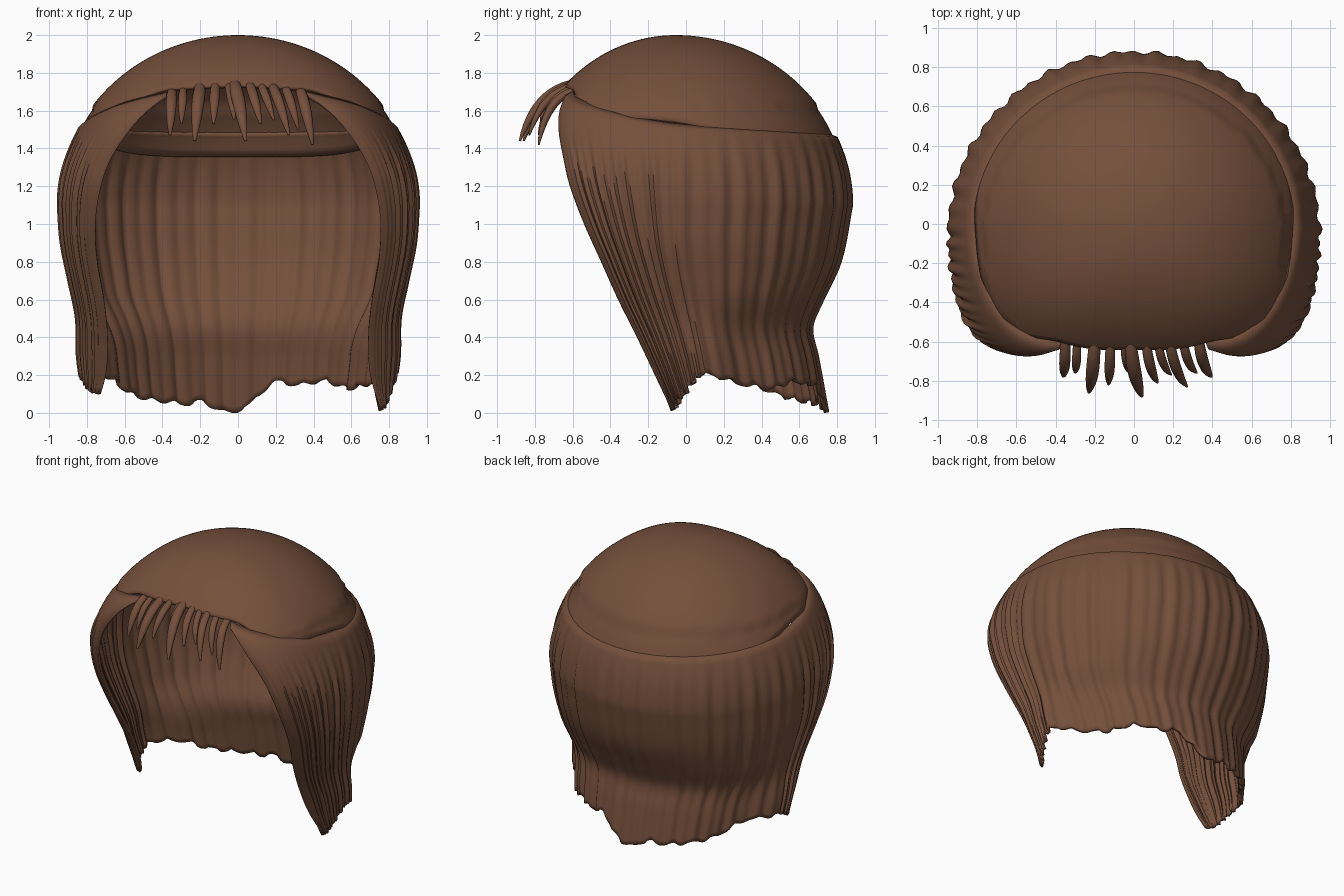
import bpy, bmesh, math
from mathutils import Vector

if "Cube" in bpy.data.objects:
    bpy.data.objects.remove(bpy.data.objects["Cube"])

hair = bpy.data.materials.new("brown_hair")
hair.diffuse_color = (0.175, 0.078, 0.044, 1)
hair.use_nodes = True
hair.node_tree.nodes["Principled BSDF"].inputs["Base Color"].default_value = hair.diffuse_color


def curve(table):
    """Smooth (Hermite) interpolation through (position, value) points."""
    def slope(i):
        a, b = table[max(i - 1, 0)], table[min(i + 1, len(table) - 1)]
        return (b[1] - a[1]) / (b[0] - a[0])

    def f(x):
        x = min(max(x, table[0][0]), table[-1][0])
        i = 0
        while i < len(table) - 2 and x > table[i + 1][0]:
            i += 1
        (x0, y0), (x1, y1) = table[i], table[i + 1]
        h = x1 - x0
        t = (x - x0) / h
        return (y0 * (2*t**3 - 3*t*t + 1) + y1 * (3*t*t - 2*t**3)
                + h * slope(i) * (t**3 - 2*t*t + t) + h * slope(i + 1) * (t**3 - t*t))
    return f


def smooth(a, b, x):
    t = min(max((x - a) / (b - a), 0), 1)
    return t * t * (3 - 2 * t)


def power(v, n):
    return math.copysign(abs(v) ** n, v)


def dome(z):
    return math.sqrt(max(0, 1 - ((z - 1.1) / 0.9) ** 2))


def make_object(name, rows, closed=False, thickness=0):
    """Skin a list of point rows into one smooth surface."""
    bm = bmesh.new()
    grid = [[bm.verts.new(p) for p in row] for row in rows]
    n = len(rows[0])
    for a, b in zip(grid, grid[1:]):
        for c in range(n if closed else n - 1):
            d = (c + 1) % n
            bm.faces.new((a[c], b[c], b[d], a[d]))
    if closed:
        bm.faces.new(grid[0])
    if closed and not thickness:
        bm.faces.new(grid[-1][::-1])
        bmesh.ops.recalc_face_normals(bm, faces=bm.faces[:])
    me = bpy.data.meshes.new(name)
    bm.to_mesh(me)
    bm.free()
    me.materials.append(hair)
    ob = bpy.data.objects.new(name, me)
    bpy.context.collection.objects.link(ob)
    if thickness:
        m = ob.modifiers.new("thickness", 'SOLIDIFY')
        m.thickness, m.offset = thickness, -1
    bpy.context.view_layer.objects.active = ob
    ob.select_set(True)
    bpy.ops.object.shade_smooth_by_angle(angle=math.radians(50))
    ob.select_set(False)
    return ob


# Silhouette of the long hair, by height
side_low = curve([(0, .80), (.1, .82), (.3, .85), (.5, .855), (.7, .895), (.9, .935), (1.1, .95)])
back_low = curve([(0, .755), (.3, .70), (.45, .67), (.58, .72), (.8, .82), (1.1, .88)])
edge_x = curve([(0, .76), (.2, .70), (.4, .69), (.6, .71), (.8, .745), (1, .755),
                (1.2, .725), (1.35, .67), (1.5, .57), (1.6, .48), (1.68, .38)])
edge_y = curve([(0, -.07), (.2, -.165), (.4, -.26), (.6, -.36), (.8, -.45), (1, -.54),
                (1.2, -.615), (1.35, -.65), (1.5, -.675), (1.6, -.67), (1.68, -.64)])
# Ragged hem and upper seam, by angle around the head (-90 right edge, 90 back, 270 left edge)
hem = curve([(-90, .01), (-60, .03), (-30, .1), (0, .2), (20, .15), (35, .13), (50, .17), (62, .15),
             (75, .16), (82, .08), (90, .01), (97, .01), (105, .06), (114, .05), (143, .1),
             (160, .19), (180, .2), (210, .15), (240, .11), (270, .1)])
seam = curve([(-90, 1.68), (-55, 1.62), (0, 1.51), (90, 1.46), (180, 1.51), (235, 1.62), (270, 1.68)])


def hair_point(deg, z):
    a = math.radians(deg)
    w = .95 * dome(z) if z > 1.1 else side_low(z)
    b = .93 * dome(z) - .05 if z > 1.1 else back_low(z)
    yc = -.05 + .15 * (1 - smooth(0, 1, z))
    if 0 <= deg <= 180:
        # back half, drawn in at the nape
        x, y = w * math.cos(a), yc + (b - yc) * math.sin(a)
        x *= 1 - .13 * smooth(.05, .45, math.sin(a)) * (1 - smooth(.3, .65, z))
    else:
        # side locks, turned toward the face opening
        s = 1 if deg < 0 else -1
        ex = edge_x(z)
        x = s * (ex + (w - ex) * abs(math.cos(a)))
        y = yc + (edge_y(z) - yc) * abs(math.sin(a))
    # lock ripples
    r = (.009 * math.sin(a * 53) + .006 * math.sin(a * 31 + 1)) * (1 - smooth(1.2, 1.55, z))
    r *= smooth(-90, -50, deg) * (1 - smooth(230, 270, deg))
    k = 1 + r
    return x * k, y * k, z


# Long hair around the sides and back
COLS, ROWS = 240, 44
angles = [-90 + 360 * c / COLS for c in range(COLS + 1)]
rows = [[(x * .95, y * .93, z + .025) for x, y, z in (hair_point(d, seam(d)) for d in angles)]]
for r in range(ROWS + 1):
    t = r / ROWS
    row = []
    for d in angles:
        ragged = .012 * math.sin(math.radians(d) * 31) * smooth(-85, -40, d) * (1 - smooth(220, 265, d))
        low = max(hem(d) + ragged, .004)
        row.append(hair_point(d, seam(d) + (low - seam(d)) * t))
    rows.append(row)
make_object("long_hair", rows, thickness=.022)

# Crown cap, with a high hairline at the front and a lower rim tucked behind
N = 128
rows = []
for r in range(29):
    t = max(r / 28, .02)
    row = []
    for c in range(N):
        a = 2 * math.pi * c / N
        s, co = math.sin(a), math.cos(a)
        front = smooth(.55, .9, -s)
        rim = 1.56 - .2 * smooth(-.2, 1, s)
        rim += (1.735 - .04 * abs(co) - rim) * front
        z = 2 - (2 - rim) * t * t
        k = dome(z) * (1 - .014 * smooth(1.62, 1.45, z) if z > 1.62 else .98)
        e = .8 if s < 0 else 1
        row.append((.95 * k * power(co, e), -.055 + (.83 if s < 0 else .93) * k * power(s, e), z))
    rows.append(row)
make_object("crown_cap", rows, closed=True, thickness=.02)


def fringe_lock(i, root_x, tip, radius):
    """One tapered lock arching forward from the hairline."""
    p0 = Vector((root_x, -.59, 1.745 - .35 * root_x ** 2))
    p2 = Vector(tip)
    p1 = Vector((root_x * .7 + tip[0] * .3, (p0.y + p2.y) / 2 - .055, p0.z - .04))
    rings = []
    for r in range(13):
        t = r / 12
        p = p0 * (1 - t) ** 2 + p1 * 2 * t * (1 - t) + p2 * t * t
        d = ((p1 - p0) * (1 - t) + (p2 - p1) * t).normalized()
        n = d.cross(Vector((1, 0, 0))).normalized()
        side = n.cross(d)
        w = radius * (.75 + .5 * t - 1.05 * t ** 3)
        rings.append([p + side * w * math.cos(k * math.pi / 5) + n * w * .75 * math.sin(k * math.pi / 5)
                      for k in range(10)])
    make_object("fringe_lock_%d" % i, rings, closed=True)


# Fringe: root x, tip position, radius
fringe = [(-.35, (-.36, -.78, 1.47), .032), (-.29, (-.30, -.76, 1.53), .026),
          (-.20, (-.23, -.86, 1.44), .038), (-.12, (-.13, -.82, 1.53), .030),
          (-.05, (-.02, -.76, 1.55), .026), (-.02, (.04, -.88, 1.44), .040),
          (.06, (.12, -.81, 1.53), .030), (.12, (.19, -.77, 1.55), .026),
          (.18, (.27, -.83, 1.47), .032), (.25, (.32, -.76, 1.50), .028),
          (.33, (.395, -.78, 1.42), .034)]
for i, (x, tip, rad) in enumerate(fringe):
    fringe_lock(i + 1, x, tip, rad)
